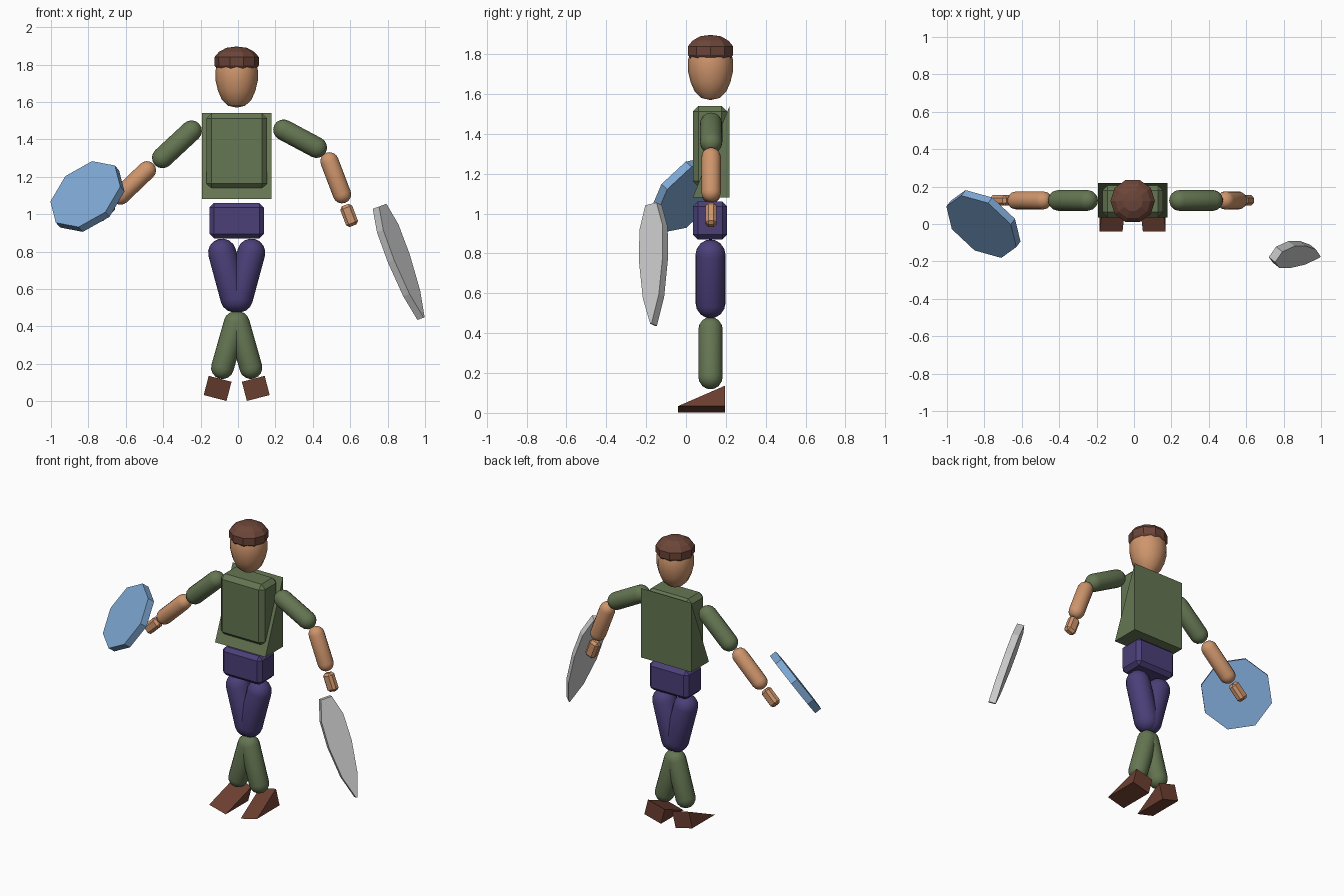
import bpy, bmesh, math
from mathutils import Vector, Matrix

if "Cube" in bpy.data.objects:
    bpy.data.objects.remove(bpy.data.objects["Cube"])

CX, CY = -0.007, 0.123      # body axis


def material(name, rgb):
    m = bpy.data.materials.new(name)
    m.diffuse_color = (*rgb, 1)
    m.use_nodes = True
    m.node_tree.nodes["Principled BSDF"].inputs["Base Color"].default_value = m.diffuse_color
    return m


GREEN = material("cloth_green", (0.13, 0.18, 0.085))
SKIN = material("skin", (0.62, 0.30, 0.15))
PURPLE = material("cloth_purple", (0.07, 0.05, 0.19))
HAIR = material("cap_brown", (0.15, 0.06, 0.04))
LEATHER = material("leather", (0.15, 0.05, 0.03))
BLUE = material("shield_blue", (0.21, 0.39, 0.66))


def finish(name, bm, mat=None, matrix=Matrix(), smooth=None):
    bmesh.ops.recalc_face_normals(bm, faces=bm.faces)
    me = bpy.data.meshes.new(name)
    bm.to_mesh(me)
    bm.free()
    ob = bpy.data.objects.new(name, me)
    bpy.context.collection.objects.link(ob)
    ob.matrix_world = matrix
    if mat:
        me.materials.append(mat)
    if smooth:
        me.shade_smooth()
        me.set_sharp_from_angle(angle=math.radians(smooth))
    return ob


def frame(x, y, z, origin):
    m = Matrix((x, y, z)).transposed().to_4x4()
    m.translation = origin
    return m


def along(direction, origin):
    """Frame with local z on a direction in the xz plane, local y on world y."""
    z = Vector(direction).normalized()
    y = Vector((0, 1, 0))
    return frame(y.cross(z), y, z, origin)


def lathe(name, profile, mat, matrix, sides, smooth=None):
    bm = bmesh.new()
    vs = [bm.verts.new((r, 0, z)) for r, z in profile]
    edges = [bm.edges.new(p) for p in zip(vs, vs[1:])]
    bmesh.ops.spin(bm, geom=vs + edges, axis=(0, 0, 1), cent=(0, 0, 0),
                   angle=math.tau, steps=sides)
    bmesh.ops.remove_doubles(bm, verts=bm.verts, dist=1e-5)
    return finish(name, bm, mat, matrix, smooth)


def capsule(name, a, b, r, mat):
    a, b = Vector(a), Vector(b)
    h = (b - a).length
    arc = [i * math.pi / 8 for i in range(5)]
    prof = [(r * math.sin(t), -r * math.cos(t)) for t in arc]
    prof += [(p, h - q) for p, q in reversed(prof)]
    lathe(name, prof, mat, along(b - a, a), 16, 30)


def box(name, size, mat, matrix, bevel):
    bm = bmesh.new()
    bmesh.ops.create_cube(bm, size=1)
    bmesh.ops.scale(bm, vec=size, verts=bm.verts)
    bmesh.ops.bevel(bm, geom=bm.edges[:], offset=bevel, segments=1,
                    affect='EDGES', profile=0.5)
    finish(name, bm, mat, matrix)


def prism(name, outline, depth, mat, matrix):
    """Outline in local xy, extruded evenly both ways along local z."""
    bm = bmesh.new()
    f = bm.faces.new([bm.verts.new((x, y, -depth / 2)) for x, y in outline])
    top = bmesh.ops.extrude_face_region(bm, geom=[f])["geom"]
    bmesh.ops.translate(bm, vec=(0, 0, depth),
                        verts=[v for v in top if isinstance(v, bmesh.types.BMVert)])
    finish(name, bm, mat, matrix)


def wedge(name, width, length, height, mat, matrix):
    """Ramp rising towards +y, centred on its bounding box."""
    l, h = length / 2, height / 2
    turn = frame(Vector((0, 1, 0)), Vector((0, 0, 1)), Vector((1, 0, 0)), Vector())
    prism(name, [(-l, -h), (l, -h), (l, h)], width, mat, matrix @ turn)


# Head and cap
lathe("head", [(0, 1.57), (0.045, 1.58), (0.079, 1.612), (0.1, 1.66), (0.113, 1.715),
               (0.113, 1.77), (0.1, 1.82), (0.06, 1.86), (0, 1.875)],
      SKIN, Matrix.Translation((CX, CY, 0)), 12, 30)
lathe("cap", [(0, 1.77), (0.1, 1.77), (0.118, 1.795), (0.119, 1.84), (0.095, 1.868),
              (0.055, 1.89), (0, 1.897)],
      HAIR, Matrix.Translation((CX, CY, 0)), 10)

# Torso, flared tunic back and hips
box("torso", (0.325, 0.172, 0.405), GREEN, Matrix.Translation((CX, 0.121, 1.338)), 0.028)
wedge("tunic_back", 0.37, 0.185, 0.46, GREEN, Matrix.Translation((CX, 0.126, 1.311)))
box("hips", (0.29, 0.172, 0.19), PURPLE, Matrix.Translation((CX, 0.121, 0.966)), 0.024)

# Legs and feet
for s, side in ((-1, "right"), (1, "left")):
    def at(x, z):
        return (CX + s * x, CY, z)
    capsule(side + "_thigh", at(0.078, 0.795), at(0.012, 0.55), 0.075, PURPLE)
    capsule(side + "_shin", at(0.008, 0.42), at(0.076, 0.18), 0.061, GREEN)
    tilt = Matrix.Rotation(math.radians(-14.6 * s), 4, 'Y')
    wedge(side + "_foot", 0.126, 0.236, 0.106, LEATHER,
          Matrix.Translation((CX + s * 0.102, 0.077, 0.069)) @ tilt)

# Arms: shoulder, elbow, forearm start, wrist, hand centre
arms = {"right": ((-0.249, 1.446), (-0.404, 1.302), (-0.487, 1.235), (-0.628, 1.10), (-0.712, 1.02)),
        "left": ((0.244, 1.451), (0.420, 1.357), (0.489, 1.283), (0.556, 1.107), (0.594, 0.994))}
for side, pts in arms.items():
    p = [Vector((x, CY + 0.003, z)) for x, z in pts]
    capsule(side + "_upper_arm", p[0], p[1], 0.056, GREEN)
    capsule(side + "_forearm", p[2], p[3], 0.049, SKIN)
    box(side + "_hand", (0.068, 0.056, 0.118), SKIN, along(p[3] - p[2], p[4]), 0.015)

# Eight-sided shield
n = Vector((-0.5, -0.65, 0.57)).normalized()
u = Vector((0.037, 0.13, 0.18))
u = (u - n * u.dot(n)).normalized()
octagon = [(0.22 * math.cos(i * math.tau / 8), 0.22 * math.sin(i * math.tau / 8))
           for i in range(8)]
prism("shield", octagon, 0.045, BLUE, frame(u, n.cross(u), n, Vector((-0.805, 0, 1.095))))

# Leaf-shaped blade
a = Vector((0.346, 0, -0.938)).normalized()
n = Vector((0.75, -0.6, 0.277)).normalized()
leaf = [(-0.315, -0.035), (-0.315, 0.035), (-0.19, 0.072), (-0.02, 0.074), (0.18, 0.05),
        (0.325, 0.004), (0.325, -0.004), (0.18, -0.05), (-0.02, -0.074), (-0.19, -0.072)]
prism("blade", leaf, 0.045, None, frame(a, n.cross(a), n, Vector((0.866, -0.163, 0.747))))
